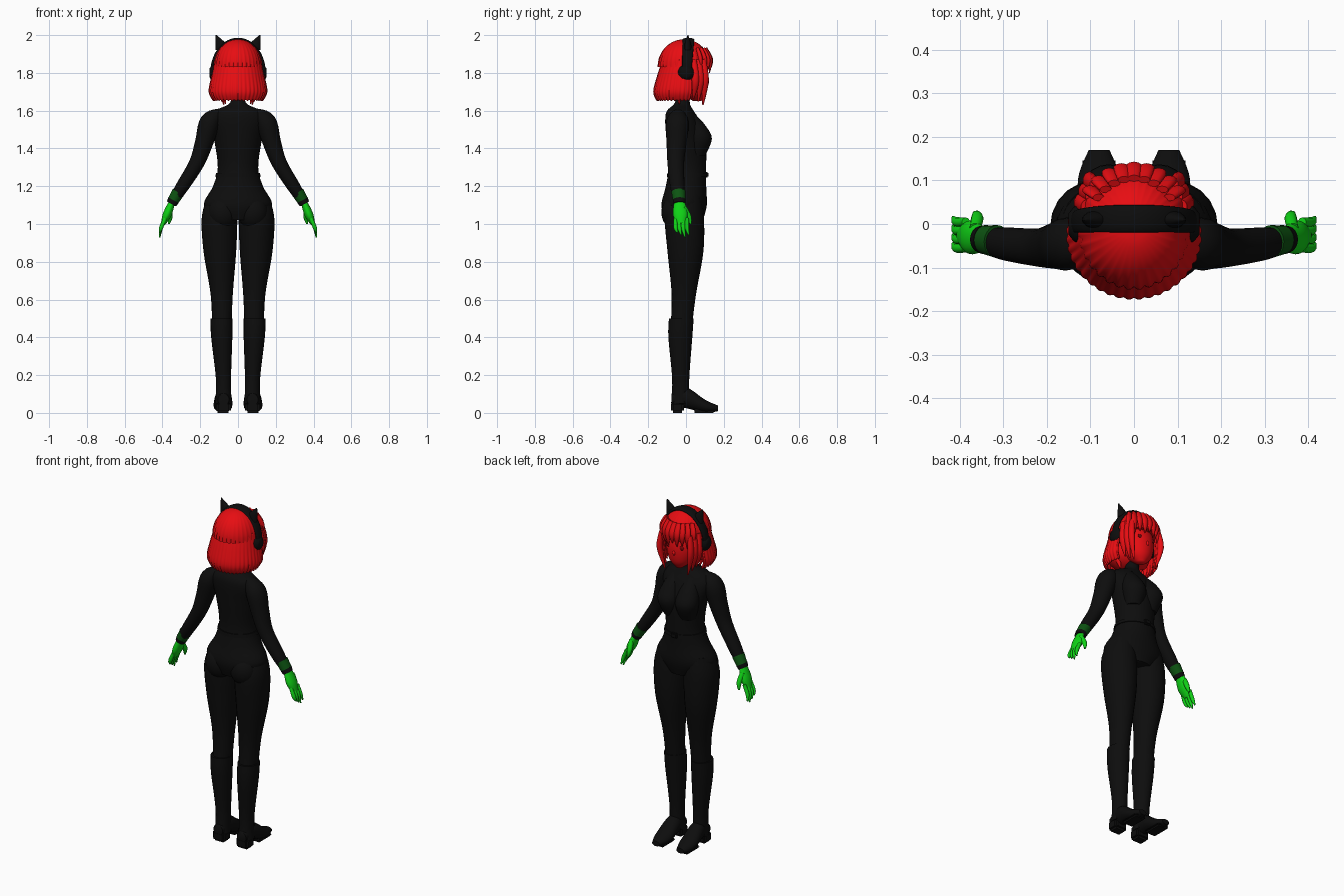
import bpy, bmesh
from math import sin, cos, pi, radians
from mathutils import Vector

cube = bpy.data.objects.get("Cube")
if cube:
    bpy.data.objects.remove(cube)


def material(name, red, green, blue):
    mat = bpy.data.materials.new(name)
    mat.use_nodes = True
    mat.diffuse_color = (red, green, blue, 1)
    shader = mat.node_tree.nodes["Principled BSDF"]
    shader.inputs["Base Color"].default_value = mat.diffuse_color
    return mat


BLACK = material("suit black", .004, .004, .004)
RED = material("hair red", .8, .004, .006)
DARK_RED = material("eye dark red", .2, .002, .003)
GREEN = material("glove green", .005, .65, .008)
DARK_GREEN = material("cuff dark green", .004, .09, .006)
X, Y, Z = Vector((1, 0, 0)), Vector((0, 1, 0)), Vector((0, 0, 1))
SIDES = {"left": 1, "right": -1}


def finish(name, bm, mat, angle=60):
    """Turn a bmesh into a smooth shaded object of one colour."""
    bmesh.ops.recalc_face_normals(bm, faces=bm.faces[:])
    mesh = bpy.data.meshes.new(name)
    bm.to_mesh(mesh)
    bm.free()
    mesh.materials.append(mat)
    part = bpy.data.objects.new(name, mesh)
    bpy.context.collection.objects.link(part)
    bpy.ops.object.select_all(action='DESELECT')
    part.select_set(True)
    bpy.context.view_layer.objects.active = part
    bpy.ops.object.shade_smooth_by_angle(angle=radians(angle))
    return part


def spline(rows, steps=5):
    """Smooth curve passing through every row of numbers."""
    padded = [rows[0], *rows, rows[-1]]
    curve = []
    for before, start, end, after in zip(padded, padded[1:], padded[2:], padded[3:]):
        for step in range(steps):
            t = step / steps
            curve.append([q + t / 2 * (r - p + t * (2 * p - 5 * q + 4 * r - s + t * (3 * q - 3 * r + s - p)))
                          for p, q, r, s in zip(before, start, end, after)])
    return curve + [rows[-1]]


def loft(name, mat, rows, ratio=1, axis=None, ref=Y, side=1, sides=20, ridges=0, arc=2 * pi, jag=0):
    """Skin elliptical rings: x, y, z, width and, if it is not width * ratio, depth along ref."""
    bm = bmesh.new()
    rows = spline(rows)
    points = [Vector((row[0] * side, row[1], row[2])) for row in rows]
    last = len(rows) - 1
    closed = arc == 2 * pi
    rings = []
    for i, (point, row) in enumerate(zip(points, rows)):
        along = axis or (points[min(i + 1, last)] - points[max(i - 1, 0)]).normalized()
        deep = (ref - along * ref.dot(along)).normalized()
        wide = deep.cross(along)
        width = max(row[3], .002)
        depth = max(row[4], .002) if len(row) > 4 else width * ratio
        ring = []
        for k in range(sides if closed else sides + 1):
            # Angles run round from the back, so an open arc leaves a gap at the front
            a = pi + arc * (k / sides - .5)
            groove = 1 - abs(sin(ridges * a)) if ridges else 0
            spoke = (wide * width * sin(a) + deep * depth * cos(a)) * (1 - groove * i / last / 20)
            rise = Z * jag * groove * (i == last)
            ring.append(bm.verts.new(point + spoke + rise))
        rings.append(ring)
    for upper, lower in zip(rings, rings[1:]):
        for k in range(sides):
            j = (k + 1) % len(upper)
            bm.faces.new((upper[k], upper[j], lower[j], lower[k]))
    if closed:
        bm.faces.new(rings[0])
        bm.faces.new(rings[-1])
    return finish(name, bm, mat)


def ball(name, mat, centre, size):
    bm = bmesh.new()
    bmesh.ops.create_uvsphere(bm, u_segments=24, v_segments=16, radius=1)
    bmesh.ops.scale(bm, vec=size, verts=bm.verts)
    bmesh.ops.translate(bm, vec=centre, verts=bm.verts)
    finish(name, bm, mat)


def box(name, mat, centre, size, bevel):
    bm = bmesh.new()
    bmesh.ops.create_cube(bm, size=1)
    bmesh.ops.scale(bm, vec=size, verts=bm.verts)
    bmesh.ops.translate(bm, vec=centre, verts=bm.verts)
    bmesh.ops.bevel(bm, geom=bm.edges[:], offset=bevel, segments=2, affect='EDGES')
    finish(name, bm, mat, angle=30)


# Torso, neck and belt
loft("torso", BLACK, [
    (0, -.01, 1.02, .1, .1), (0, -.01, 1.1, .18, .12), (0, 0, 1.2, .132, .107),
    (0, .007, 1.3, .107, .1), (0, 0, 1.45, .127, .104), (0, -.02, 1.55, .15, .09),
    (0, -.03, 1.6, .12, .07), (0, -.02, 1.64, .043, .04), (0, -.01, 1.7, .04, .036)],
    axis=Z, sides=32)
loft("belt", BLACK, [(0, .006, 1.25, .12, .106), (0, .006, 1.27, .116, .105)], axis=Z, sides=32)
box("belt_buckle", BLACK, centre=(0, .11, 1.26), size=(.04, .02, .03), bevel=.006)

for tag, side in SIDES.items():
    # Bust and seat
    loft(f"{tag}_bust", BLACK, [
        (.05, .01, 1.59, .03), (.057, .05, 1.52, .054), (.058, .072, 1.45, .065), (.052, .055, 1.36, .045)],
        axis=Z, side=side)
    ball(f"{tag}_seat", BLACK, centre=(.08 * side, -.055, 1.06), size=(.08, .075, .09))

    # Legs and heeled boots
    loft(f"{tag}_leg", BLACK, [
        (.09, 0, 1.14, .075), (.098, -.008, 1.03, .094), (.096, -.003, .85, .086),
        (.086, -.012, .62, .058), (.086, -.03, .4, .05)], ratio=1.1, axis=Z, side=side)
    loft(f"{tag}_boot_shaft", BLACK, [
        (.088, -.025, .5, .058), (.086, -.03, .4, .056), (.077, -.028, .18, .04),
        (.077, -.03, .05, .043)], ratio=1.13, axis=Z, side=side)
    loft(f"{tag}_boot_foot", BLACK, [
        (.077, -.078, .07, .03, .03), (.077, 0, .08, .043, .055),
        (.08, .1, .036, .049, .034), (.08, .17, .024, .024, .015)], axis=Y, ref=Z, side=side)
    box(f"{tag}_boot_heel", BLACK, centre=(.077 * side, -.045, .03), size=(.08, .07, .06), bevel=.012)
    box(f"{tag}_boot_sole", BLACK, centre=(.08 * side, .095, .01), size=(.076, .12, .02), bevel=.009)

    # Arms and cuffs
    loft(f"{tag}_arm", BLACK, [
        (.09, -.04, 1.59, .025), (.147, -.045, 1.54, .054), (.18, -.05, 1.43, .048),
        (.22, -.054, 1.32, .04), (.3, -.045, 1.19, .034), (.35, -.035, 1.11, .023)],
        ratio=1.1, side=side)
    loft(f"{tag}_cuff", DARK_GREEN, [(.315, -.04, 1.17, .034), (.342, -.036, 1.125, .03)],
         ratio=1.1, side=side)
    loft(f"{tag}_wrist_band", BLACK, [(.341, -.036, 1.127, .031), (.352, -.035, 1.107, .028)],
         ratio=1.1, side=side)

    # Gloved hands, fingers reaching down with curled tips
    loft(f"{tag}_palm", GREEN, [(.35, -.035, 1.115, .017), (.375, -.03, 1.05, .023), (.397, -.026, 1, .012)],
         ratio=1.7, side=side)
    for finger in range(4):
        y = -.055 + finger / 50
        tip = .93 + abs(finger - 2) / 80
        loft(f"{tag}_finger_{finger}", GREEN, [
            (.386, y, 1.03, .01), (.407, y, .98, .011), (.415, y + .01, tip, .004)], side=side, sides=10)
    loft(f"{tag}_thumb", GREEN, [(.365, -.01, 1.09, .013), (.36, .015, 1.04, .014), (.366, .025, 1, .005)],
         ref=X, side=side, sides=10)

# Head and face
loft("head", RED, [(0, .06, 1.65, .02), (0, .037, 1.7, .072), (0, .015, 1.8, .097), (0, 0, 1.92, .07)],
     axis=Z, sides=32)
ball("nose", RED, centre=(0, .108, 1.75), size=(.01, .014, .015))
for tag, side in SIDES.items():
    ball(f"{tag}_eye", DARK_RED, centre=(.04 * side, .102, 1.785), size=(.018, .006, .012))

# Bob hair: domed crown, ridged back open at the face, and a filled underside
dome = [pi / 2 * step / 6 for step in range(6, -1, -1)]
loft("hair_crown", RED, [(0, -.01, 1.83 + .148 * sin(a), .13 * cos(a), .142 * cos(a)) for a in dome],
     axis=Z, sides=96, ridges=16)
back = loft("hair_back", RED, [
    (0, -.01, 1.87, .121), (0, -.02, 1.78, .142), (0, -.026, 1.7, .156), (0, -.03, 1.65, .132)],
    ratio=.95, axis=Z, sides=128, ridges=20, arc=radians(224), jag=.015)
back.modifiers.new("thickness", 'SOLIDIFY').thickness = .012
ball("hair_underlayer", RED, centre=(0, -.055, 1.74), size=(.13, .1, .085))

# Fringe fanned across the forehead
for lock in range(9):
    a = radians(13 * (lock - 4))
    drop = .02 * abs(sin(a)) + .012 * (lock % 2)
    loft(f"fringe_lock_{lock}", RED, [
        (.9 * reach * sin(a), reach * cos(a) - .01, z, width)
        for reach, z, width in ((.115, 1.93, .014), (.142, 1.87, .019), (.138, 1.815 - drop, .003))],
        ratio=.6, sides=10)

# Locks framing the face and the nape
for tag, side in SIDES.items():
    for lock in range(3):
        x, y, tip = .11 - lock / 100, .04 + lock / 40, 1.665 - lock / 60
        loft(f"{tag}_side_lock_{lock}", RED, [
            (x, y, 1.87, .012), (x + .012, y + .01, 1.76, .016), (x - .015, y, tip, .003)],
            ratio=1.3, side=side, sides=10)
    loft(f"{tag}_nape_lock", RED, [(.08, -.04, 1.69, .016), (.065, -.035, 1.635, .003)], side=side, sides=10)

# Headphones with cat ears
arch = [pi * step / 12 for step in range(13)]
loft("headband", BLACK, [
    (.137 * cos(a), .004 + .008 * sin(a), 1.8 + .176 * sin(a), .01, .024 + .008 * sin(a)) for a in arch])
for tag, side in SIDES.items():
    loft(f"{tag}_ear_cup", BLACK, [(.105, 0, 1.8, .04), (.132, 0, 1.8, .043), (.15, 0, 1.8, .025)],
         axis=X, side=side)
    loft(f"{tag}_cat_ear", BLACK, [(.083, .01, 1.92, .036), (.094, .01, 1.96, .026), (.116, .01, 2, .003)],
         ratio=.6, axis=Z, side=side)
